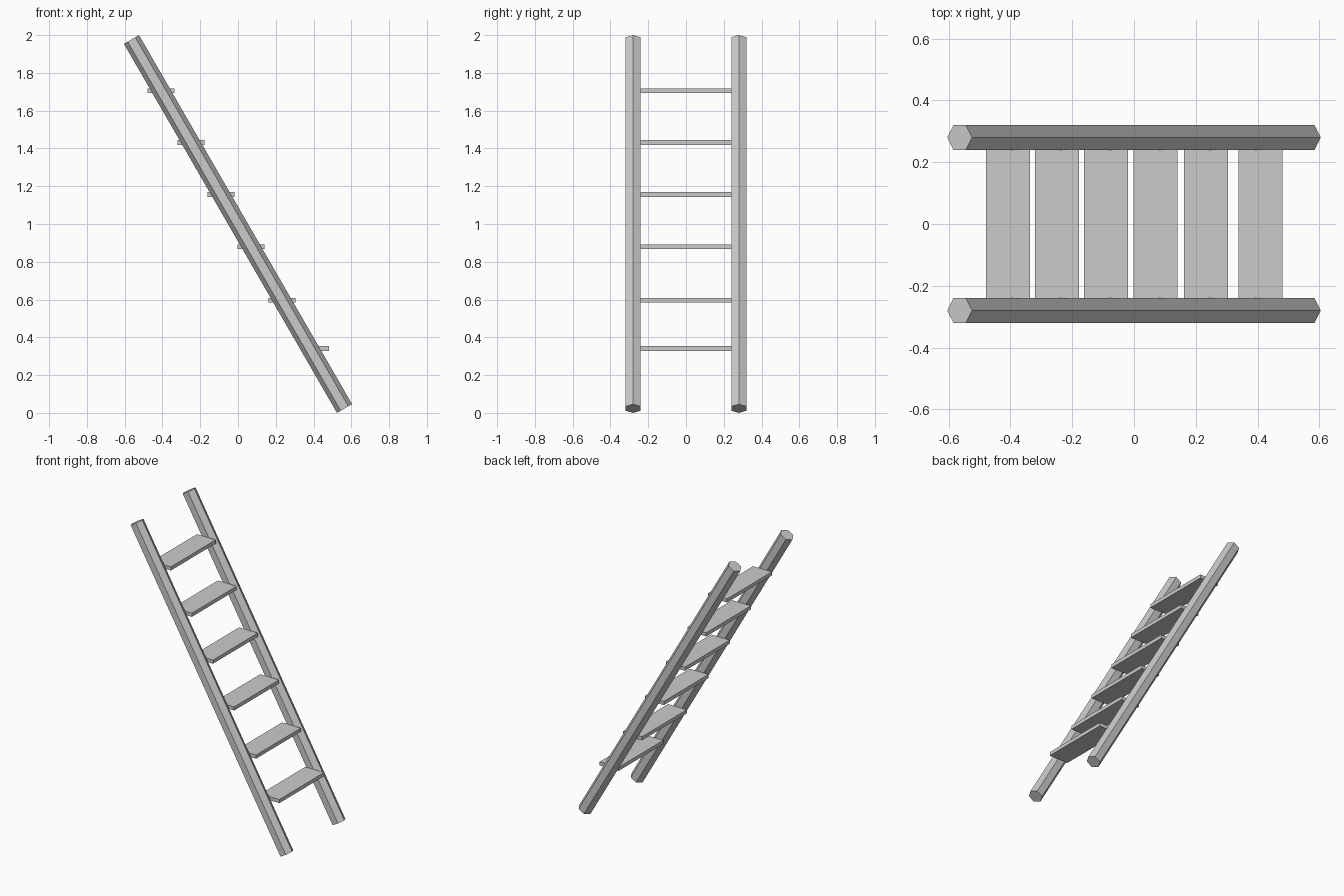
import bpy
import math

if "Cube" in bpy.data.objects:
    bpy.data.objects.remove(bpy.data.objects["Cube"])

LEAN = math.radians(30)      # tilt of the ladder from vertical
RADIUS = 0.0462              # hexagonal rail radius
LENGTH = 2 * (1 - RADIUS * math.sin(LEAN)) / math.cos(LEAN)
RAIL_Y = 0.28


def add_rail(name, y):
    # six-sided pole, corners towards local +-x and flats towards +-y
    bpy.ops.mesh.primitive_cylinder_add(vertices=6, radius=RADIUS, depth=LENGTH)
    ob = bpy.context.object
    ob.name = name
    for v in ob.data.vertices:          # first corner is on y; turn it onto x
        v.co.x, v.co.y = v.co.y, -v.co.x
    ob.location = (0, y, 1)
    ob.rotation_euler = (0, -LEAN, 0)


def add_tread(name, x, z):
    # flat horizontal step between the rails
    bpy.ops.mesh.primitive_cube_add(size=1, location=(x, 0, z))
    ob = bpy.context.object
    ob.name = name
    ob.scale = (0.142, 0.482, 0.025)


# Rails
add_rail("rail_front", -RAIL_Y)
add_rail("rail_back", RAIL_Y)

# Treads follow the lean; the lowest one sits slightly forward
for i, (z, shift) in enumerate([(0.341, 0.029), (0.596, 0), (0.88, 0),
                                (1.156, 0), (1.432, 0), (1.705, 0)]):
    add_tread(f"tread_{i + 1}", (1 - z) * math.tan(LEAN) + shift, z)
